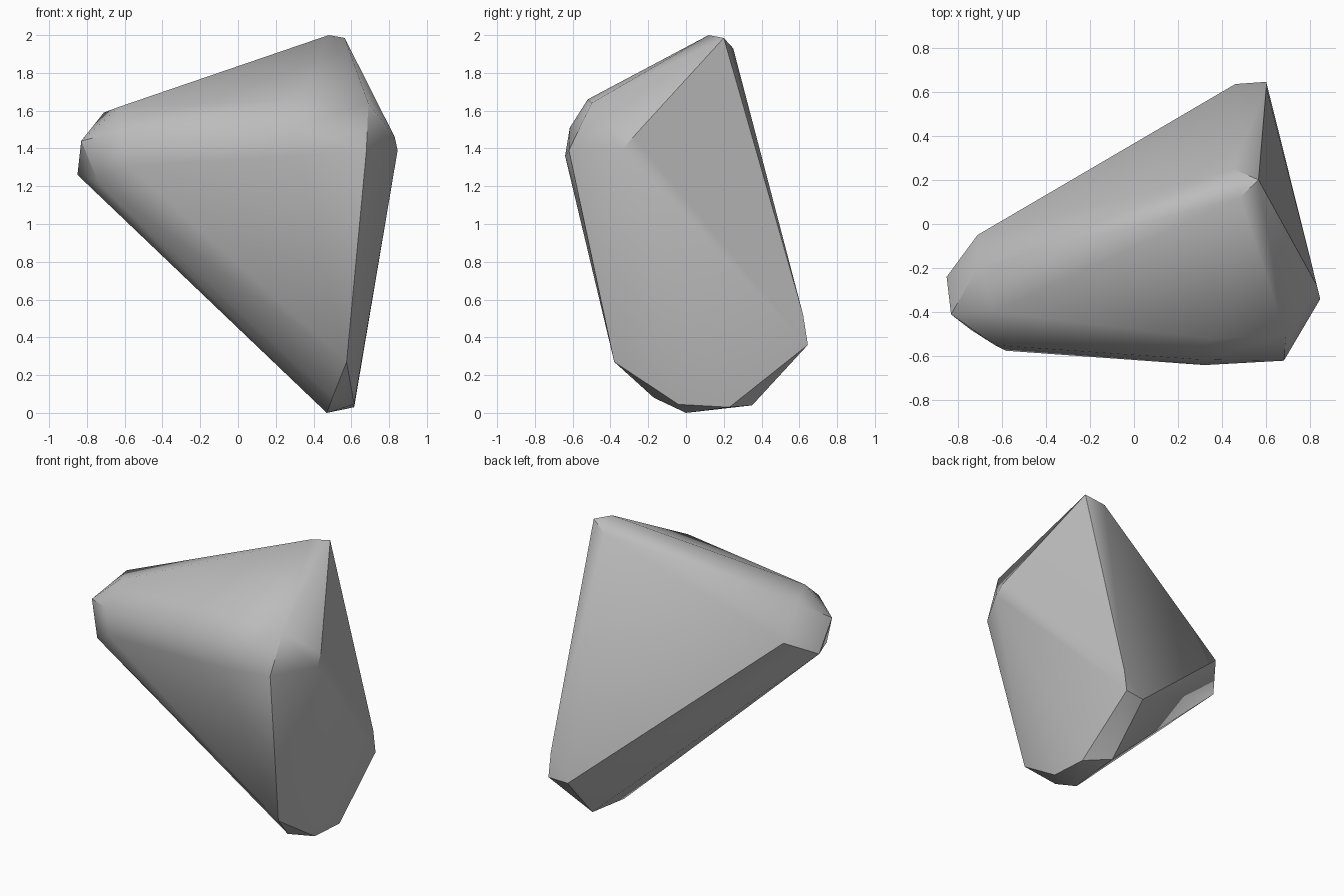
import bpy
import bmesh
import math
from mathutils import Vector

# Remove only the default cube
default_cube = bpy.data.objects.get("Cube")
if default_cube is not None:
    bpy.data.objects.remove(default_cube, do_unlink=True)


def make_material(name, colour):
    """Flat material shown alike in the viewport and in a render."""
    material = bpy.data.materials.new(name)
    material.use_nodes = True
    material.diffuse_color = colour
    shader = material.node_tree.nodes["Principled BSDF"]
    shader.inputs["Base Color"].default_value = colour
    shader.inputs["Roughness"].default_value = 0.9
    return material


def build_hull(name, corner_groups, material, sharp_angle):
    """Wrap a tight stone skin around the chipped corners."""
    mesh = bpy.data.meshes.new(name)
    bm = bmesh.new()
    for corner in corner_groups:
        for point in corner:
            bm.verts.new(Vector(point))

    # Convex skin, dropping any point that falls inside it
    result = bmesh.ops.convex_hull(bm, input=list(bm.verts), use_existing_faces=False)
    leftovers = set(result["geom_interior"]) | set(result["geom_unused"])
    loose = [item for item in leftovers if isinstance(item, bmesh.types.BMVert)]
    bmesh.ops.delete(bm, geom=loose, context="VERTS")

    # Merge nearly coplanar triangles into broad flat facets
    bmesh.ops.dissolve_limit(
        bm,
        angle_limit=math.radians(1),
        verts=list(bm.verts),
        edges=list(bm.edges),
    )
    bmesh.ops.recalc_face_normals(bm, faces=list(bm.faces))
    bm.to_mesh(mesh)
    bm.free()

    stone = bpy.data.objects.new(name, mesh)
    bpy.context.collection.objects.link(stone)
    mesh.materials.append(material)

    # Soft shading over shallow chips, crisp on the main ridges
    bpy.ops.object.select_all(action="DESELECT")
    stone.select_set(True)
    bpy.context.view_layer.objects.active = stone
    bpy.ops.object.shade_smooth_by_angle(angle=math.radians(sharp_angle))
    return stone


# Chipped peak
peak = [
    (.48, .12, 2), (.565, .2, 1.985), (.45, .25, 1.93), (.39, .05, 1.955),
]

# Blunt end on the right-hand side
blunt_end = [
    (-.71, -.2, 1.59), (-.83, -.41, 1.44), (-.85, -.24, 1.26),
    (-.71, -.05, 1.37), (-.63, -.4, 1.62), (-.63, -.55, 1.49),
    (-.58, -.575, 1.31), (-.74, -.48, 1.22),
]

# Rounded front shoulder
shoulder = [
    (.69, -.5, 1.64), (.68, -.62, 1.39), (.32, -.64, 1.36),
    (.3, -.615, 1.51), (.35, -.52, 1.66),
]

# Bulge on the steep left-hand side
bulge = [(.845, -.34, 1.39), (.83, -.28, 1.46)]

# Low back corner
back_corner = [(.46, .635, .35), (.6, .62, .52), (.6, .645, .36)]

# Worn foot
foot = [
    (.575, -.38, .27), (.615, -.04, .045), (.615, .23, .03),
    (.47, 0, 0), (.47, .35, .04), (.5, -.17, .08),
]

stone_grey = make_material("stone_grey", (.5, .5, .5, 1))
build_hull(
    "angular_rock",
    [peak, blunt_end, shoulder, bulge, back_corner, foot],
    stone_grey,
    sharp_angle=35,
)
